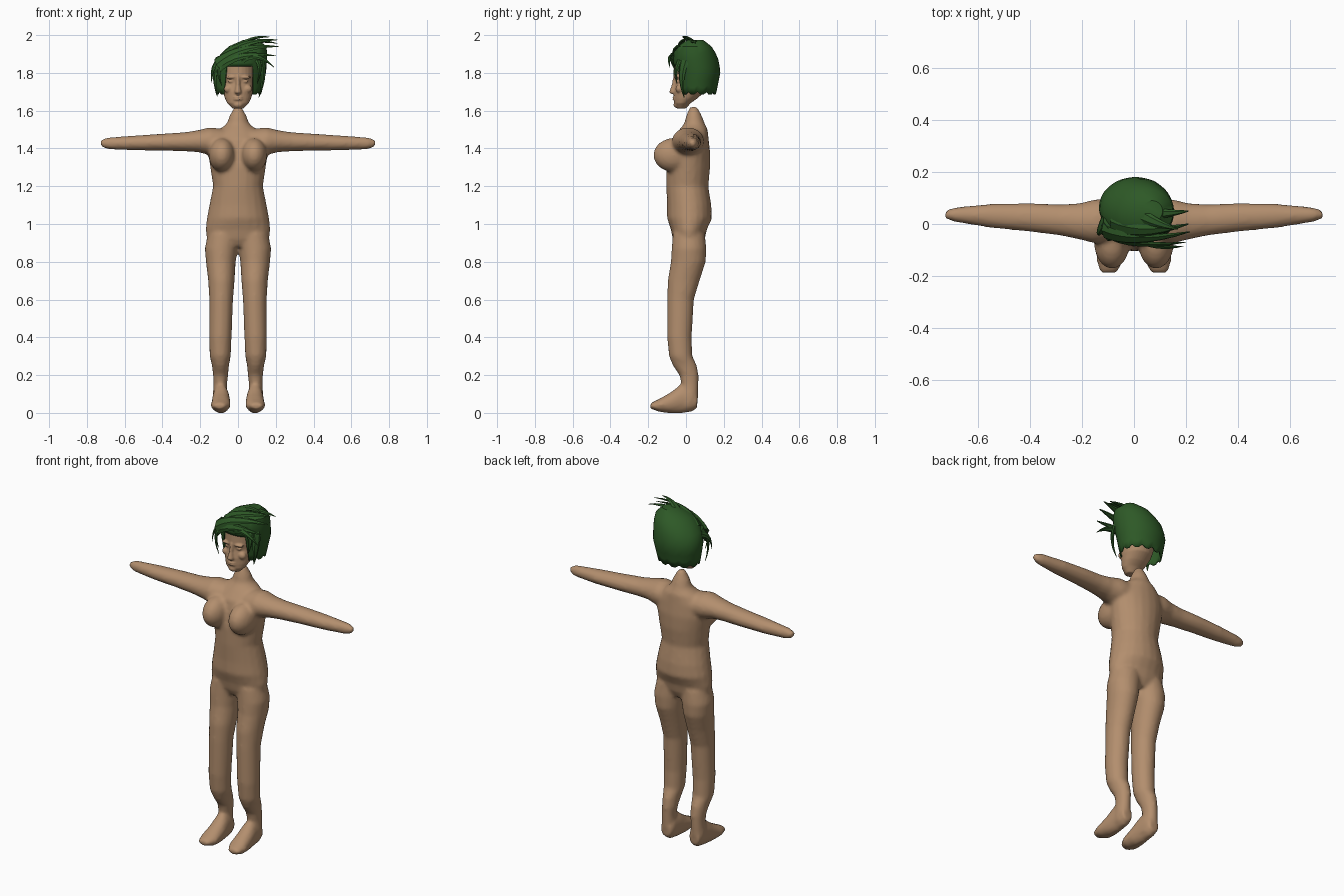
import bpy, bmesh, math
from mathutils import Vector, Matrix

if "Cube" in bpy.data.objects:
    bpy.data.objects.remove(bpy.data.objects["Cube"], do_unlink=True)


def make_material(name, colour):
    mat = bpy.data.materials.new(name)
    mat.use_nodes = True
    mat.diffuse_color = colour
    mat.node_tree.nodes["Principled BSDF"].inputs["Base Color"].default_value = colour
    return mat


skin = make_material("tan skin", (0.45, 0.272, 0.155, 1))
green = make_material("dark green hair", (0.027, 0.1, 0.02, 1))


def skin_rings(bm, rings):
    """Bridge a list of vertex rings and close both ends."""
    count = len(rings[0])
    for low, high in zip(rings, rings[1:]):
        for i in range(count):
            j = (i + 1) % count
            bm.faces.new((low[i], low[j], high[j], high[i]))
    bm.faces.new(rings[0])
    bm.faces.new(rings[-1])


def loft(bm, axis, sections, side=1, sides=20):
    """Sections are (position, low, high, low, high) across the other two axes."""
    rings = []
    for pos, a0, a1, b0, b1 in sections:
        ring = []
        for i in range(sides):
            t = math.tau * i / sides
            a = (a0 + a1) / 2 + (a1 - a0) / 2 * math.cos(t)
            b = (b0 + b1) / 2 + (b1 - b0) / 2 * math.sin(t)
            x, y, z = {"x": (pos, a, b), "y": (a, pos, b), "z": (a, b, pos)}[axis]
            ring.append(bm.verts.new((side * x, y, z)))
        rings.append(ring)
    skin_rings(bm, rings)


def symmetric(sections):
    return [(z, -half, half, front, back) for z, half, front, back in sections]


def ellipsoid(bm, centre, radii):
    matrix = Matrix.Translation(centre) @ Matrix.Diagonal((*radii, 1))
    bmesh.ops.create_icosphere(bm, subdivisions=3, radius=1, matrix=matrix)


def finish(bm, name, mat):
    bmesh.ops.recalc_face_normals(bm, faces=bm.faces)
    mesh = bpy.data.meshes.new(name)
    bm.to_mesh(mesh)
    bm.free()
    mesh.materials.append(mat)
    obj = bpy.data.objects.new(name, mesh)
    bpy.context.collection.objects.link(obj)
    return obj


def blend(obj, voxel, iterations):
    """Fuse overlapping volumes into one soft surface."""
    remesh = obj.modifiers.new("fuse", "REMESH")
    remesh.mode = "VOXEL"
    remesh.voxel_size = voxel
    remesh.use_smooth_shade = True
    smooth = obj.modifiers.new("soften", "SMOOTH")
    smooth.factor = 0.5
    smooth.iterations = iterations


# Body: torso and neck
body = bmesh.new()
loft(body, "z", symmetric([
    (.88, .1, -.05, .08), (.92, .165, -.07, .1), (.97, .172, -.08, .11),
    (1.03, .165, -.1, .138), (1.1, .152, -.1, .134), (1.2, .132, -.105, .118),
    (1.3, .147, -.105, .128), (1.38, .16, -.09, .128), (1.45, .155, -.075, .12),
    (1.5, .1, -.035, .115), (1.53, .06, -.01, .1), (1.57, .046, .0, .085),
    (1.6, .03, .012, .07), (1.62, .018, .022, .058)]))

arm = [
    (.05, -.06, .1, 1.36, 1.5), (.15, -.075, .095, 1.365, 1.512),
    (.21, -.06, .08, 1.38, 1.497), (.28, -.045, .076, 1.385, 1.486),
    (.4, -.03, .08, 1.388, 1.478), (.55, -.015, .078, 1.39, 1.468),
    (.69, .008, .064, 1.396, 1.458), (.726, .02, .052, 1.41, 1.445)]
leg = [
    (.03, .05, .13, -.03, .05), (.08, .055, .135, -.03, .065),
    (.15, .058, .13, -.025, .067), (.2, .052, .132, -.035, .067),
    (.25, .048, .138, -.07, .058), (.3, .038, .15, -.09, .034),
    (.4, .034, .153, -.1, .03), (.6, .026, .152, -.1, .042),
    (.7, .018, .158, -.097, .072), (.8, .012, .17, -.08, .105),
    (.87, .002, .176, -.076, .108), (.95, -.01, .16, -.07, .1)]
foot = [
    (.06, .06, .125, .025, .1), (.03, .05, .13, .005, .15),
    (-.03, .045, .135, -.003, .15), (-.08, .04, .14, -.003, .11),
    (-.14, .04, .145, .005, .075), (-.188, .065, .13, .022, .052)]
for side in (-1, 1):
    loft(body, "x", arm, side)
    loft(body, "z", leg, side)
    loft(body, "y", foot, side)
    ellipsoid(body, (side * .085, -.065, 1.365), (.07, .108, .09))
blend(finish(body, "body", skin), .011, 4)

# Head: skull, then facial features fused onto it
head = bmesh.new()
loft(head, "z", symmetric([
    (1.612, .03, -.05, .0), (1.64, .057, -.062, .025), (1.665, .069, -.064, .06),
    (1.7, .08, -.064, .1), (1.75, .086, -.054, .125), (1.78, .089, -.062, .14),
    (1.84, .088, -.06, .145), (1.89, .062, -.045, .12), (1.925, .03, -.01, .08)]),
    sides=28)
loft(head, "z", symmetric([
    (1.688, .014, -.076, -.04), (1.697, .019, -.09, -.04),
    (1.735, .012, -.076, -.04), (1.785, .012, -.066, -.03)]), sides=12)
for height in (1.66, 1.671):
    ellipsoid(head, (0, -.06, height), (.024, .012, .005))
ellipsoid(head, (0, -.048, 1.632), (.026, .018, .018))
for side in (-1, 1):
    ellipsoid(head, (side * .036, -.045, 1.755), (.018, .009, .008))
    ellipsoid(head, (side * .038, -.05, 1.777), (.032, .014, .008))
    ellipsoid(head, (side * .05, -.035, 1.715), (.025, .02, .022))
blend(finish(head, "head", skin), .005, 2)

# Hair cap: columns hang from the crown, short over the face and long elsewhere
outline = [
    (1.67, -.115, .12, -.035, .155), (1.8, -.136, .148, -.055, .182),
    (1.86, -.125, .153, -.07, .175), (1.9, -.092, .155, -.068, .16),
    (1.94, -.05, .15, -.05, .135), (1.975, .03, .11, .01, .09)]


def outline_at(z):
    for low, high in zip(outline, outline[1:]):
        if z <= high[0]:
            t = (z - low[0]) / (high[0] - low[0])
            return [a + (b - a) * t for a, b in zip(low[1:], high[1:])]
    return outline[-1][1:]


cap = bmesh.new()
columns, rows, crown = 36, 8, outline[-1][0]
grid = []
for row in range(rows + 1):
    ring = []
    for col in range(columns):
        angle = math.tau * col / columns
        over_face = math.cos(angle) > math.cos(math.radians(35))
        hem = 1.835 if over_face else 1.685 + .015 * (col % 3 == 0)
        z = hem + (crown - hem) * row / rows
        x0, x1, y0, y1 = outline_at(z)
        ring.append(cap.verts.new((
            (x0 + x1) / 2 + (x1 - x0) / 2 * math.sin(angle),
            (y0 + y1) / 2 - (y1 - y0) / 2 * math.cos(angle), z)))
    grid.append(ring)
skin_rings(cap, grid)
cap.faces.ensure_lookup_table()
bmesh.ops.delete(cap, geom=[cap.faces[-2]], context="FACES_ONLY")
hair_cap = finish(cap, "hair_cap", green)
shell = hair_cap.modifiers.new("thickness", "SOLIDIFY")
shell.thickness = .008
shell.offset = -1


def strand(bm, start, bend, tip, radius, steps=7, sides=6):
    """Flattened lock tapering along a quadratic curve."""
    p, q, r = Vector(start), Vector(bend), Vector(tip)
    rings = []
    for k in range(steps + 1):
        t = k / steps
        centre = p * (1 - t) ** 2 + q * 2 * t * (1 - t) + r * t * t
        along = ((q - p) * (1 - t) + (r - q) * t).normalized()
        outward = centre - Vector((.02, .06, 1.8))
        outward = (outward - along * outward.dot(along)).normalized()
        across = along.cross(outward)
        size = radius * max(1 - t, .02) ** .7
        rings.append([bm.verts.new(
            centre + across * size * math.cos(math.tau * i / sides)
            + outward * size * .45 * math.sin(math.tau * i / sides))
            for i in range(sides)])
    skin_rings(bm, rings)


# Swept fringe and crown spikes
swept = [
    ((-.12, -.02, 1.81), (-.03, -.1, 1.92), (.2, -.07, 1.89), .036),
    ((-.11, -.03, 1.85), (0, -.08, 1.95), (.215, -.03, 1.94), .04),
    ((-.08, 0, 1.88), (.02, -.05, 1.98), (.21, 0, 1.975), .04),
    ((-.03, .05, 1.92), (.08, .03, 1.99), (.21, .05, 1.955), .035),
    ((0, .05, 1.94), (.08, 0, 2), (.17, -.02, 1.99), .03),
    ((.02, -.06, 1.87), (.1, -.1, 1.92), (.19, -.085, 1.83), .025)]
# Locks framing the face
framing = [
    ((-.1, 0, 1.88), (-.14, -.05, 1.8), (-.11, -.02, 1.675), .03),
    ((-.08, -.03, 1.86), (-.12, -.07, 1.82), (-.085, -.055, 1.73), .022),
    ((-.11, .02, 1.86), (-.14, -.04, 1.83), (-.14, -.04, 1.75), .025),
    ((.12, 0, 1.88), (.15, -.04, 1.78), (.11, -.01, 1.67), .03),
    ((.1, -.03, 1.87), (.13, -.06, 1.83), (.1, -.05, 1.74), .02)]
hair_parts = [hair_cap]
for name, locks in (("swept_fringe", swept), ("framing_locks", framing)):
    bm = bmesh.new()
    for lock in locks:
        strand(bm, *lock)
    hair_parts.append(finish(bm, name, green))

bpy.ops.object.select_all(action="DESELECT")
for part in hair_parts:
    part.select_set(True)
bpy.context.view_layer.objects.active = hair_cap
bpy.ops.object.shade_smooth_by_angle(angle=math.radians(35))
